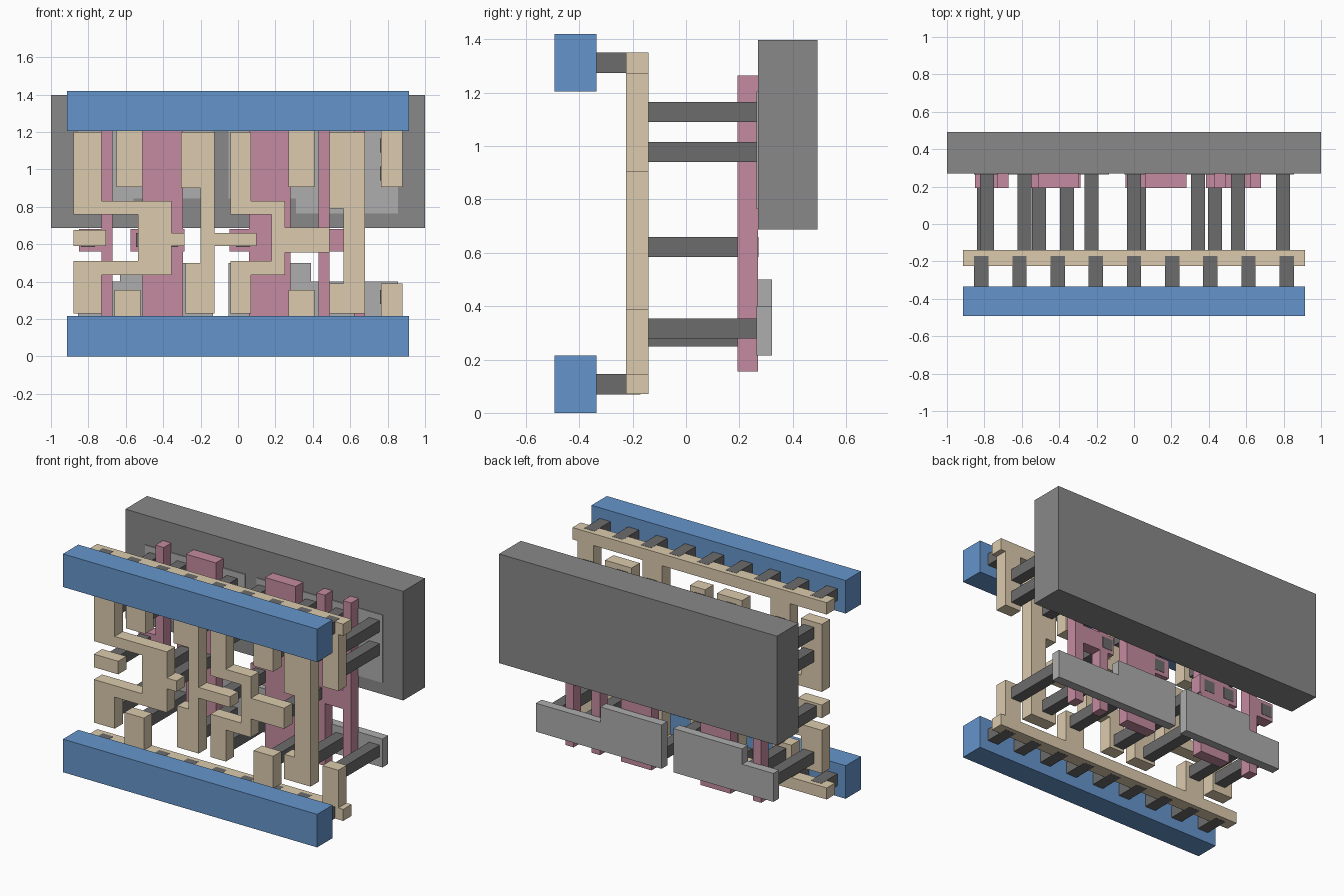
import bpy, bmesh


def material(name, rgb):
    m = bpy.data.materials.new(name)
    m.diffuse_color = (*rgb, 1)
    return m


BLUE = material("rail_blue", (0.13, 0.30, 0.60))
TAN = material("trace_tan", (0.72, 0.60, 0.42))
PINK = material("gate_pink", (0.56, 0.26, 0.35))
DARK = material("contact_dark", (0.15, 0.15, 0.15))
MID = material("well_grey", (0.25, 0.25, 0.25))
LIGHT = material("diffusion_grey", (0.42, 0.42, 0.42))


def plate(name, steps, y0, y1, mat):
    """Extrude a right-angled outline along y. steps alternates x, z, x, z..."""
    n = len(steps)
    pts = []
    for i in range(n):
        a, b = steps[i], steps[(i + 1) % n]
        pts.append((a, b) if i % 2 == 0 else (b, a))
    bm = bmesh.new()
    face = bm.faces.new([bm.verts.new((x, y0, z)) for x, z in pts])
    out = bmesh.ops.extrude_face_region(bm, geom=[face])
    for v in out["geom"]:
        if isinstance(v, bmesh.types.BMVert):
            v.co.y = y1
    # closed solid: keep both caps
    if face.is_valid is False or len(bm.faces) < len(pts) + 2:
        bm.faces.new([v for v in bm.verts if abs(v.co.y - y0) < 1e-6])
    bmesh.ops.recalc_face_normals(bm, faces=bm.faces[:])
    me = bpy.data.meshes.new(name)
    bm.to_mesh(me)
    bm.free()
    me.materials.append(mat)
    ob = bpy.data.objects.new(name, me)
    bpy.context.collection.objects.link(ob)
    return ob


def bar(name, x, z, y0, y1, w=0.075):
    """Square contact bar running along y."""
    h = w / 2
    return plate(name, [x - h, z - h, x + h, z + h], y0, y1, DARK)


# Front power rails
plate("lower_rail", [-0.915, 0, 0.915, 0.215], -0.493, -0.335, BLUE)
plate("upper_rail", [-0.915, 1.205, 0.915, 1.42], -0.493, -0.335, BLUE)

# Short contacts between power rails and traces
for i in range(9):
    x = (i - 4) * 0.204
    bar("lower_rail_contact", x, 0.1075, -0.34, -0.17, 0.077)
    bar("upper_rail_contact", x, 1.3125, -0.34, -0.17, 0.077)

# Tan traces
traces = {
    "lower_comb": [-0.915, 0.07, 0.915, 0.145, 0.88, 0.39, 0.765, 0.145, 0.41, 0.355,
                   0.27, 0.145, -0.52, 0.355, -0.66, 0.145],
    "upper_comb": [-0.915, 1.35, 0.915, 1.273, 0.88, 0.905, 0.765, 1.273, 0.41, 0.905,
                   0.27, 1.273, -0.51, 0.905, -0.65, 1.273],
    "left_trace": [-0.88, 1.2, -0.73, 0.83, -0.355, 0.66, -0.285, 0.59, -0.355, 0.435,
                   -0.73, 0.23, -0.88, 0.51, -0.535, 0.76],
    "small_pad": [-0.88, 0.59, -0.705, 0.675],
    "inner_trace": [-0.305, 1.2, -0.125, 0.66, 0.10, 0.59, -0.125, 0.23, -0.28, 0.5,
                    -0.2, 0.9],
    "middle_trace": [-0.04, 1.2, 0.07, 0.83, 0.25, 0.69, 0.49, 0.555, 0.25, 0.435,
                     0.07, 0.23, -0.04, 0.51, 0.18, 0.76],
    "right_trace": [0.49, 1.2, 0.68, 0.23, 0.49, 0.39, 0.565, 0.79],
}
for name, steps in traces.items():
    plate(name, steps, -0.225, -0.14, TAN)

# Pink gates with contact pads
gates = {
    "left_gate": [-0.73, 0.155, -0.67, 1.265, -0.73, 0.68, -0.85, 0.56],
    "wide_gate": [-0.51, 0.155, -0.295, 0.56, -0.285, 0.68, -0.295, 1.265,
                  -0.51, 0.68, -0.575, 0.56],
    "middle_gate": [0.06, 0.155, 0.28, 1.265, 0.06, 0.68, -0.045, 0.56],
    "right_gate": [0.43, 0.155, 0.49, 0.56, 0.62, 0.155, 0.68, 1.265, 0.62, 0.68,
                   0.49, 1.265, 0.43, 0.68, 0.385, 0.56],
}
for name, steps in gates.items():
    plate(name, steps, 0.193, 0.27, PINK)

# Long contacts from traces to the diffusion plates
for x, low_z in [(-0.785, 0.317), (-0.585, 0.287), (-0.227, 0.287), (0.0, 0.287),
                 (0.342, 0.287), (0.557, 0.317), (0.797, 0.317)]:
    for z in (low_z, 0.977, 1.128):
        bar("diffusion_contact", x, z, -0.145, 0.268)

# Contacts through the gate pads
for x in (-0.803, -0.508, -0.358, 0.027, 0.432):
    bar("gate_contact", x, 0.622, -0.145, 0.272)

# Stepped diffusion plates, lower pair free and upper pair set in the well
plate("lower_left_diffusion", [-0.855, 0.215, -0.135, 0.5, -0.63, 0.4], 0.264, 0.323, LIGHT)
plate("lower_right_diffusion", [-0.05, 0.215, 0.855, 0.4, 0.39, 0.5], 0.264, 0.323, LIGHT)
plate("upper_left_diffusion", [-0.855, 1.205, -0.135, 0.845, -0.56, 0.765], 0.264, 0.323, LIGHT)
plate("upper_right_diffusion", [-0.05, 1.205, 0.855, 0.765, 0.31, 0.845], 0.264, 0.323, LIGHT)

# Rear well block
plate("well_block", [-1, 0.687, 1, 1.397], 0.27, 0.493, MID)
